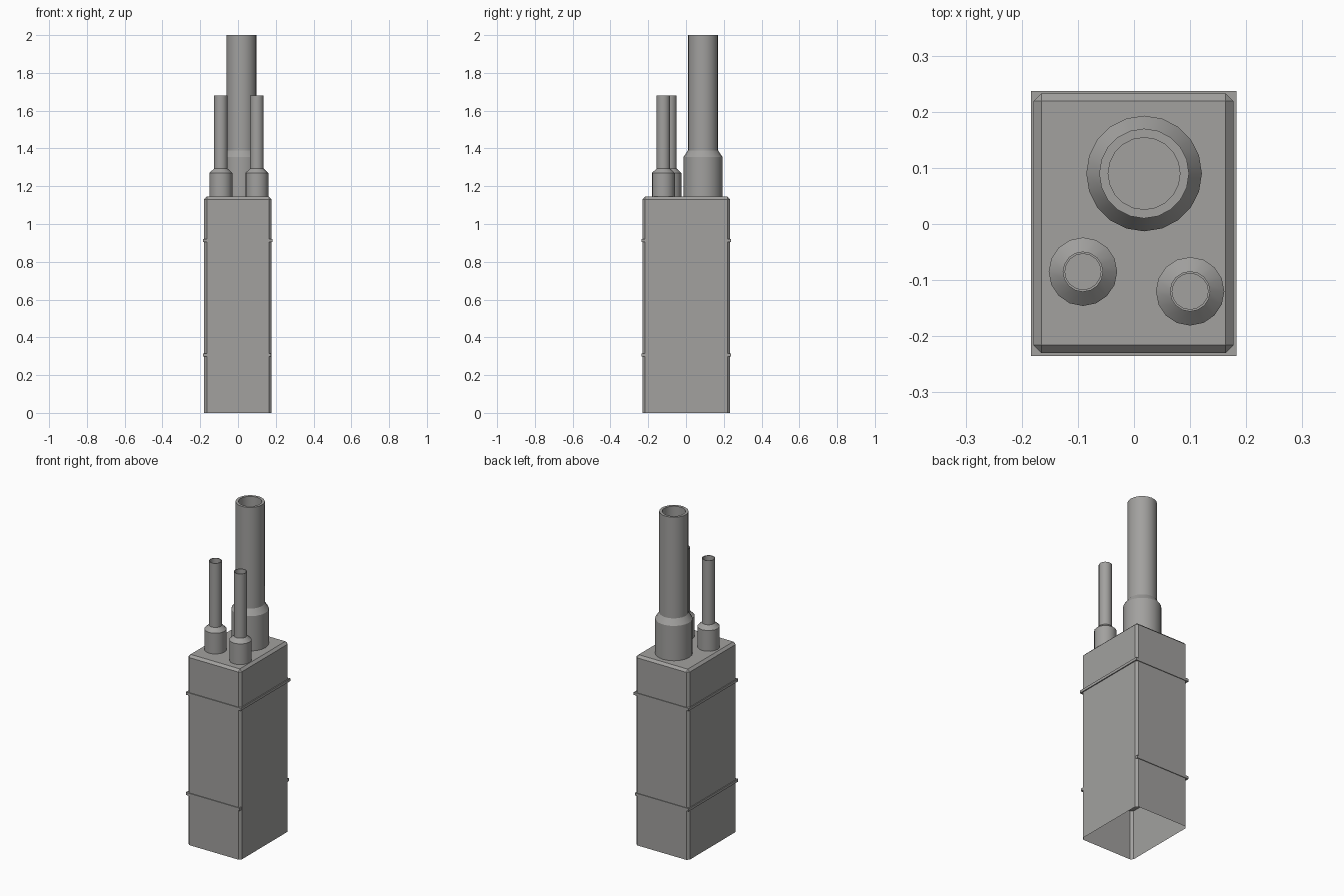
import bpy, bmesh, math

cube = bpy.data.objects.get("Cube")
if cube:
    bpy.data.objects.remove(cube, do_unlink=True)

GREY = (0.36, 0.355, 0.345, 1.0)
metal = bpy.data.materials.new("weathered_grey")
metal.use_nodes = True
metal.diffuse_color = GREY
metal.node_tree.nodes["Principled BSDF"].inputs["Base Color"].default_value = GREY


def finish(name, bm):
    mesh = bpy.data.meshes.new(name)
    bm.to_mesh(mesh)
    bm.free()
    mesh.materials.append(metal)
    obj = bpy.data.objects.new(name, mesh)
    bpy.context.collection.objects.link(obj)
    return obj


def box(x0, x1, y0, y1, z0, z1):
    bm = bmesh.new()
    bmesh.ops.create_cube(bm, size=1)
    for v in bm.verts:
        v.co = (x1 if v.co.x > 0 else x0,
                y1 if v.co.y > 0 else y0,
                z1 if v.co.z > 0 else z0)
    return bm


def flue(name, x, y, sides, profile):
    """Turn a (radius, height) profile around a vertical axis."""
    bm = bmesh.new()
    rings = []
    for r, z in profile:
        rings.append([bm.verts.new((x + r * math.cos(math.tau * i / sides),
                                    y + r * math.sin(math.tau * i / sides), z))
                      for i in range(sides)])
    for low, high in zip(rings, rings[1:]):
        for i in range(sides):
            j = (i + 1) % sides
            bm.faces.new((low[i], low[j], high[j], high[i]))
    obj = finish(name, bm)
    bpy.ops.object.select_all(action='DESELECT')
    obj.select_set(True)
    bpy.context.view_layer.objects.active = obj
    bpy.ops.object.shade_smooth_by_angle(angle=math.radians(30))


# Stack body: chamfered sides and top, open underneath
TOP = 1.145
bm = box(-0.179, 0.177, -0.23, 0.233, 0, TOP)
edges = [e for e in bm.edges if any(v.co.z > 0.5 for v in e.verts)]
bmesh.ops.bevel(bm, geom=edges, offset=0.014, segments=1, affect='EDGES')
floor = [f for f in bm.faces if all(v.co.z < 0.001 for v in f.verts)]
bmesh.ops.delete(bm, geom=floor, context='FACES')
finish("stack_body", bm)

# Thin square bands around the body
for name, z, right in (("upper_band", 0.912, 0.183), ("lower_band", 0.307, 0.175)):
    finish(name, box(-0.184, right, -0.235, 0.237, z - 0.008, z + 0.008))


# Flues: wide collar, sloped shoulder, hollow pipe
def collar_pipe(name, x, y, sides, collar, pipe, bore, shoulder, neck, top):
    flue(name, x, y, sides, [(collar, TOP - 0.005), (collar, shoulder), (pipe, neck),
                             (pipe, top), (bore, top), (bore, TOP)])


collar_pipe("main_flue", 0.018, 0.09, 20, 0.103, 0.08, 0.064, 1.355, 1.39, 2.0)
for name, x, y in (("small_right_flue", -0.091, -0.085), ("small_left_flue", 0.1, -0.12)):
    collar_pipe(name, x, y, 16, 0.061, 0.036, 0.032, 1.27, 1.293, 1.68)
